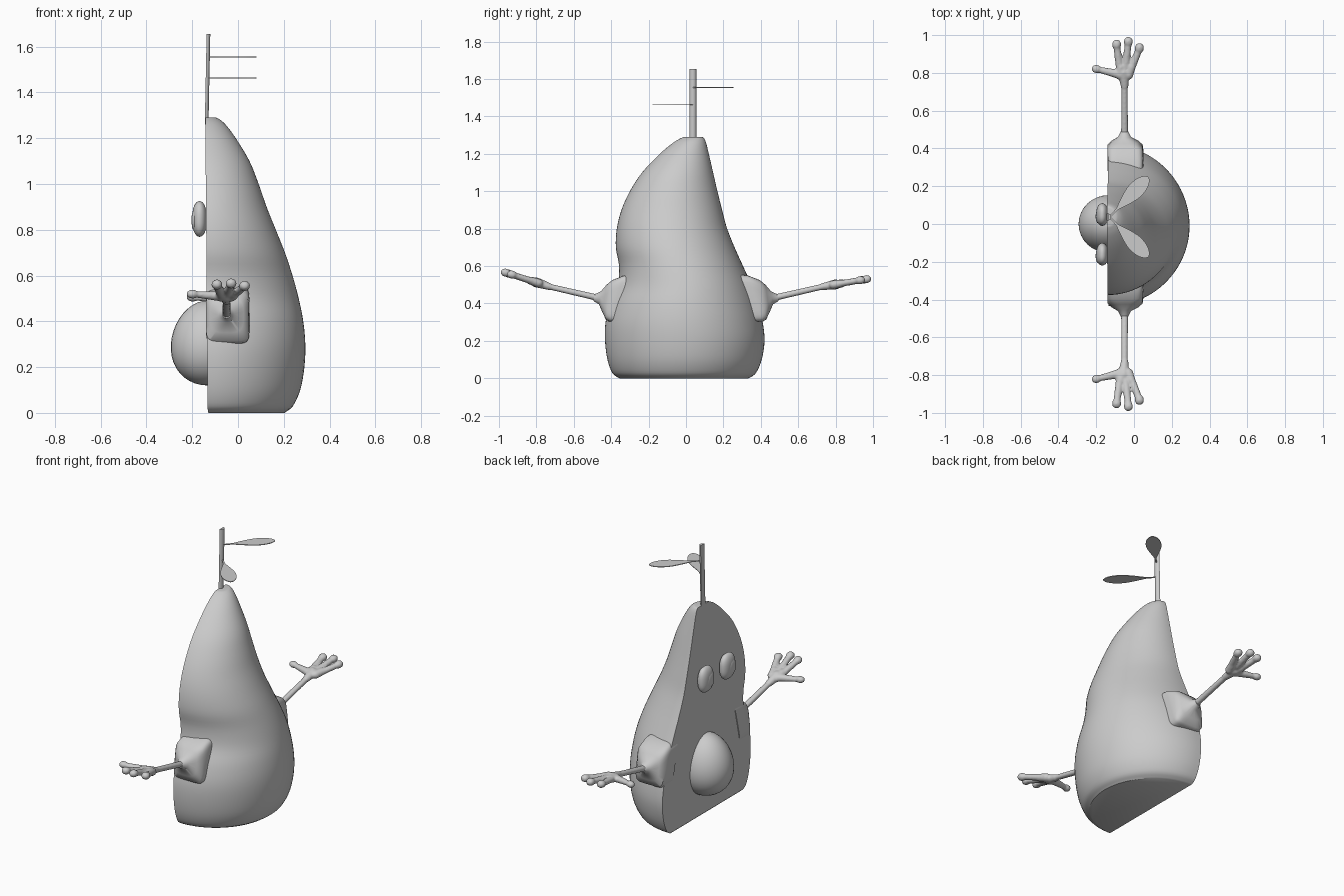
import bpy, bmesh
from math import sin, cos, pi
from mathutils import Vector, Matrix

if "Cube" in bpy.data.objects:
    bpy.data.objects.remove(bpy.data.objects["Cube"])


def finish(bm, name, angle=0.6):
    bmesh.ops.recalc_face_normals(bm, faces=bm.faces)
    me = bpy.data.meshes.new(name)
    bm.to_mesh(me)
    bm.free()
    ob = bpy.data.objects.new(name, me)
    bpy.context.collection.objects.link(ob)
    bpy.ops.object.select_all(action='DESELECT')
    ob.select_set(True)
    bpy.context.view_layer.objects.active = ob
    bpy.ops.object.shade_smooth_by_angle(angle=angle)
    return ob


def loft(name, rings, angle=0.6):
    bm = bmesh.new()
    vs = [[bm.verts.new(p) for p in r] for r in rings]
    n = len(vs[0])
    for a, b in zip(vs, vs[1:]):
        for i in range(n):
            j = (i + 1) % n
            bm.faces.new((a[i], a[j], b[j], b[i]))
    bm.faces.new(vs[0])
    bm.faces.new(vs[-1])
    return finish(bm, name, angle)


def spow(v, p):
    return abs(v) ** p * (1 if v >= 0 else -1)


def ellipsoid(name, loc, rad, squash=1.0, taper=0.0):
    bm = bmesh.new()
    bmesh.ops.create_uvsphere(bm, u_segments=32, v_segments=20, radius=1)
    for v in bm.verts:
        x, y, z = v.co
        k = 1 - taper * z
        v.co = Vector((x * rad[0] * k, spow(y, squash) * rad[1] * k,
                       spow(z, squash) * rad[2])) + Vector(loc)
    return finish(bm, name, 1.5)


def smooth_rows(rows, sub=4):
    out = []
    for i in range(len(rows) - 1):
        p = [rows[max(0, min(len(rows) - 1, i + k))] for k in (-1, 0, 1, 2)]
        for s in range(sub):
            t = s / sub
            out.append([0.5 * (2 * b + (c - a) * t + (2 * a - 5 * b + 4 * c - d) * t * t
                               + (3 * b - a - 3 * c + d) * t ** 3)
                        for a, b, c, d in zip(*p)])
    return out + [rows[-1]]


# Body: half fruit, rows of height, left edge, right edge, back depth
profile = [
    (0.005, -.365, .345, .21), (.03, -.395, .375, .24), (.1, -.42, .405, .272),
    (.2, -.433, .42, .29), (.3, -.43, .41, .294), (.4, -.405, .385, .285),
    (.5, -.365, .35, .265), (.6, -.358, .305, .238), (.7, -.375, .26, .205),
    (.8, -.37, .22, .165), (.9, -.345, .193, .125), (1, -.30, .168, .09),
    (1.1, -.235, .145, .05), (1.2, -.14, .122, -.01), (1.26, -.068, .107, -.055),
    (1.285, -.025, .095, -.085), (1.29, -.01, .085, -.1)]
rings = []
for z, yl, yr, xm in smooth_rows(profile):
    xf = -.132 - .011 * z / 1.29
    c, h = (yl + yr) / 2, (yr - yl) / 2
    rings.append([(xf + (xm - xf) * sin(pi * i / 40), c + h * cos(pi * i / 40), z)
                  for i in range(41)])
base = [(x * .97, y * .97, 0) for x, y, z in rings[0]]
loft("body", [base] + rings)

# Seed and eyes on the flat face
ellipsoid("seed", (-.135, 0, .305), (.158, .152, .185), 1.0, .1)
for i, y in enumerate((.05, -.16)):
    ellipsoid(f"eye_{i}", (-.168, y, .847), (.032, .06, .078), .8)
    ellipsoid(f"pupil_{i}", (-.19, y - .01, .842), (.013, .036, .046), .9)

# Shoulders: squared block narrowing to the arm
sections = [
    (-.14, .05, .33, .30, .27, .555, .3), (-.14, .05, .41, .303, .33, .55, .3),
    (-.14, .046, .428, .313, .395, .525, .35), (-.122, .025, .446, .35, .425, .50, .6),
    (-.085, -.015, .465, .395, .455, .465, 1), (-.068, -.032, .495, .413, .49, .449, 1)]
for s, side in ((1, "left"), (-1, "right")):
    rings = []
    for x0, x1, yb, zb, yt, zt, p in sections:
        ring = []
        for i in range(32):
            a = 2 * pi * (i + .5) / 32
            u, t = .5 + .5 * spow(cos(a), p), .5 + .5 * spow(sin(a), p)
            ring.append((x0 + (x1 - x0) * u, s * (yb + (yt - yb) * t), zb + (zt - zb) * t))
        rings.append(ring)
    loft(f"shoulder_{side}", rings, .7)

    # Arm and hand: chains of balls fused by a remesh
    k = .17 if s > 0 else .32
    chains = [
        ((-.05, .46), (-.05, .73), .02, .018), ((-.05, .73), (-.055, .80), .021, .031),
        ((-.075, .79), (-.07, .83), .027, .025), ((-.03, .79), (-.015, .83), .027, .024),
        ((-.075, .82), (-.092, .945), .021, .019), ((-.045, .83), (-.03, .96), .021, .019),
        ((-.015, .82), (.027, .925), .021, .019), ((-.07, .79), (-.19, .818), .026, .016),
        ((-.092, .948), (-.092, .952), .025, .025), ((-.03, .963), (-.03, .967), .025, .025),
        ((.028, .928), (.029, .934), .025, .025), ((-.197, .82), (-.203, .821), .023, .022)]
    bm = bmesh.new()
    for a, b, r0, r1 in chains:
        a, b = Vector(a), Vector(b)
        n = max(2, int((b - a).length / .007))
        for i in range(n + 1):
            t = i / n
            x, y = a.lerp(b, t)
            z = .49 + (k if y > .73 else .23) * (y - .73)
            r = r0 + (r1 - r0) * t
            m = Matrix.Translation((x, s * y, z)) @ Matrix.Diagonal((1, 1, .9, 1))
            bmesh.ops.create_icosphere(bm, subdivisions=2, radius=r, matrix=m)
    arm = finish(bm, f"arm_{side}", 3)
    mod = arm.modifiers.new("fuse", 'REMESH')
    mod.mode = 'VOXEL'
    mod.voxel_size = .006
    mod.use_smooth_shade = True
    mod = arm.modifiers.new("soften", 'SMOOTH')
    mod.iterations = 4

# Stem: half-round, leaning slightly back
loft("stem", [[(x + .016 * sin(pi * i / 10), .037 + .018 * cos(pi * i / 10), z)
               for i in range(11)] for x, z in ((-.145, 1.26), (-.137, 1.655))])

# Leaves: thin blades on short stalks
widths = smooth_rows([(0, .004), (.05, .006), (.08, .015), (.14, .034), (.19, .043),
                      (.24, .038), (.275, .022), (.29, .004)])
for name, s, z in (("upper_leaf", 1, 1.555), ("lower_leaf", -1, 1.463)):
    d = Vector((.7, .72 * s, 0))
    side = Vector((-d.y, d.x, 0))
    o = Vector((-.127, .037 + .003 * s, z))
    loft(name, [[o + d * t + side * w + Vector((0, 0, .002)),
                 o + d * t - side * w + Vector((0, 0, .002)),
                 o + d * t - side * w - Vector((0, 0, .002)),
                 o + d * t + side * w - Vector((0, 0, .002))] for t, w in widths])
